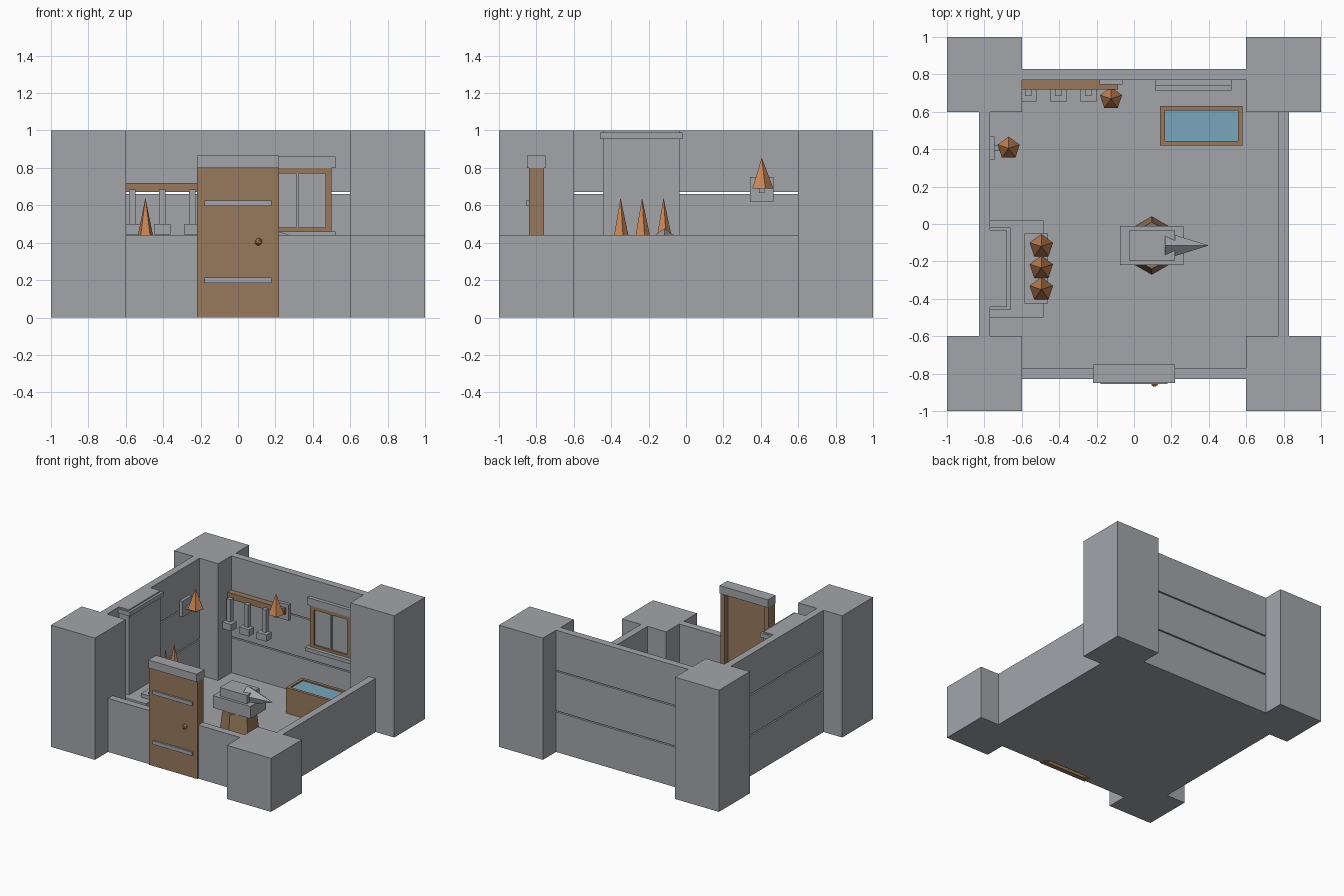
import bpy
import bmesh
from mathutils import Matrix

cube = bpy.data.objects.get("Cube")
if cube:
    bpy.data.objects.remove(cube)


def make_material(name, red, green, blue):
    material = bpy.data.materials.new(name)
    material.use_nodes = True
    colour = (red, green, blue, 1)
    material.diffuse_color = colour
    shader = next(n for n in material.node_tree.nodes if n.type == "BSDF_PRINCIPLED")
    shader.inputs["Base Color"].default_value = colour
    return material


stone = make_material("grey stone", .36, .375, .4)
wood = make_material("brown wood", .31, .19, .11)
copper = make_material("copper flame", .58, .24, .1)
water = make_material("blue water", .19, .38, .5)


def finish(name, bm, material):
    mesh = bpy.data.meshes.new(name)
    bm.to_mesh(mesh)
    bm.free()
    mesh.materials.append(material)
    obj = bpy.data.objects.new(name, mesh)
    bpy.context.scene.collection.objects.link(obj)
    return obj


def box(name, material, x, y, z):
    """Box from its (low, high) range on each axis."""
    bm = bmesh.new()
    bmesh.ops.create_cube(bm, size=1)
    ranges = (x, y, z)
    for vert in bm.verts:
        for axis, (low, high) in enumerate(ranges):
            vert.co[axis] = high if vert.co[axis] > 0 else low
    return finish(name, bm, material)


def around(centre, half):
    return (centre - half, centre + half)


def cone(name, material, sides, base, top, height, location, turn=Matrix()):
    """Low-poly cone whose base centre sits at location."""
    bm = bmesh.new()
    bmesh.ops.create_cone(bm, cap_ends=True, segments=sides, radius1=base,
                          radius2=top, depth=height)
    bmesh.ops.translate(bm, verts=bm.verts, vec=(0, 0, height / 2))
    bmesh.ops.transform(bm, verts=bm.verts, matrix=turn)
    bmesh.ops.translate(bm, verts=bm.verts, vec=location)
    return finish(name, bm, material)


# Shell sizes: post inner edge, wall faces, low wall height, floor top
POST, OUTER, INNER, LOW, FLOOR = .6, .83, .77, .44, .04
span = (-POST, POST)

# Floor and corner posts; the front left post is cut low
box("floor", stone, (-INNER, INNER), (-INNER, INNER), (0, FLOOR))
for side_x, x in (("right", (-1, -POST)), ("left", (POST, 1))):
    for side_y, y in (("front", (-1, -POST)), ("back", (POST, 1))):
        low = side_x == "left" and side_y == "front"
        box(f"{side_y}_{side_x}_post", stone, x, y, (0, LOW if low else 1))

# Tall walls: three courses with narrow open gaps
GAP = .01
for row in range(3):
    course = (row / 3 + (GAP / 2 if row else 0), (row + 1) / 3 - (GAP / 2 if row < 2 else 0))
    box(f"back_wall_course_{row}", stone, span, (INNER, OUTER), course)
    box(f"right_wall_course_{row}", stone, (-OUTER, -INNER), span, course)

# Low walls, the front one split by the doorway
DOOR = .22
box("left_low_wall", stone, (INNER, OUTER), span, (0, LOW))
for side, x in (("right", (-POST, -DOOR)), ("left", (DOOR, POST))):
    box(f"front_low_wall_{side}", stone, x, (-OUTER, -INNER), (0, LOW))

# Door with jambs, lintel, straps and knob
JAMB, DOOR_TOP = .18, .8
box("door_panel", wood, (-JAMB, JAMB), (-.84, -.8), (0, DOOR_TOP))
for side, x in (("right", (-DOOR, -JAMB)), ("left", (JAMB, DOOR))):
    box(f"door_jamb_{side}", wood, x, (-.84, -.76), (0, DOOR_TOP))
box("door_lintel", stone, (-DOOR, DOOR), (-.85, -.75), (DOOR_TOP, .865))
for height in (.2, .61):
    box("door_strap", stone, (-JAMB, JAMB), (-.855, -.84), around(height, .015))
bm = bmesh.new()
bmesh.ops.create_icosphere(bm, subdivisions=1, radius=.022,
                           matrix=Matrix.Translation((.11, -.85, .405)))
finish("door_knob", bm, copper)

# Window on the back wall
MID = .317
box("window_pane", stone, around(MID, .16), (.76, INNER), (.46, .79))
for x in (MID - .167, MID + .167):
    box("window_side", wood, around(x, .017), (.745, INNER), (.46, .8))
for z in (.467, .785):
    box("window_rail", wood, around(MID, .15), (.745, INNER), around(z, .014))
box("window_mullion", stone, around(MID, .008), (.75, INNER), (.475, .775))
box("window_lintel", stone, around(MID, .205), (.74, INNER), (.8, .86))
box("window_sill", stone, around(MID, .205), (.715, INNER), (.43, .46))

# Tool rack with three hammers
box("tool_rack", wood, (-POST, -.085), (.72, INNER), (.67, .72))
for number in range(3):
    x = -.565 + .16 * number
    box(f"hammer_handle_{number}", stone, around(x, .018), (.685, .72), (.5, .685))
    box(f"hammer_head_{number}", stone, around(x, .045), (.655, .72), (.445, .5))

# Wall torches: plate, arm and flame
LAMP = .69
box("back_torch_plate", stone, around(-.123, .062), (.745, INNER), (.62, .75))
box("back_torch_arm", stone, around(-.123, .015), (.655, .75), (.665, LAMP))
cone("back_torch_flame", copper, 5, .062, 0, .165, (-.123, .67, LAMP))
box("side_torch_plate", stone, (-INNER, -.745), around(.405, .062), (.62, .75))
box("side_torch_arm", stone, (-.75, -.655), around(.405, .015), (.665, LAMP))
cone("side_torch_flame", copper, 5, .062, 0, .165, (-.67, .405, LAMP))

# Forge: hearth, coal bed, chimney with cap, flames
HEARTH, COALS = .3, .33
box("forge_hearth", stone, (-INNER, -.485), (-.5, .02), (0.01, HEARTH))
box("coal_bed", stone, (-.585, -.46), (-.425, -.05), (HEARTH - .03, COALS))
box("chimney", stone, (-INNER, -.68), (-.445, -.035), (HEARTH, 1))
box("chimney_cap", stone, (-INNER, -.66), (-.46, -.02), (.955, .99))
for number in range(3):
    y = -.12 - .115 * number
    cone(f"forge_flame_{number}", copper, 5, .065, 0, .31, (-.495, y, COALS))

# Anvil on a tapered stump, horn pointing to the left
AX, AY = .095, -.115
cone("anvil_stump", wood, 6, .155, .125, .23, (AX, AY, FLOOR))
box("anvil_body", stone, around(AX, .17), around(AY, .103), (.27, .37))
box("anvil_face", stone, around(AX, .123), around(AY, .08), (.37, LOW))
# Cyclic axis swap lays the cone along x with one corner up
lay_down = Matrix(((0, 0, 1, 0), (1, 0, 0, 0), (0, 1, 0, 0), (0, 0, 0, 1)))
cone("anvil_horn", stone, 5, .077, 0, .235, (.165, AY, .4), lay_down)

# Water trough
TX, TY, RIM = (.14, .58), (.42, .632), .025
box("trough_base", wood, TX, TY, (.01, .2))
for y in (TY[0], TY[1] - RIM):
    box("trough_long_side", wood, TX, (y, y + RIM), (.2, .25))
for x in (TX[0], TX[1] - RIM):
    box("trough_short_side", wood, (x, x + RIM), (TY[0] + RIM, TY[1] - RIM), (.2, .25))
box("trough_water", water, (TX[0] + RIM, TX[1] - RIM), (TY[0] + RIM, TY[1] - RIM), (.2, .24))
